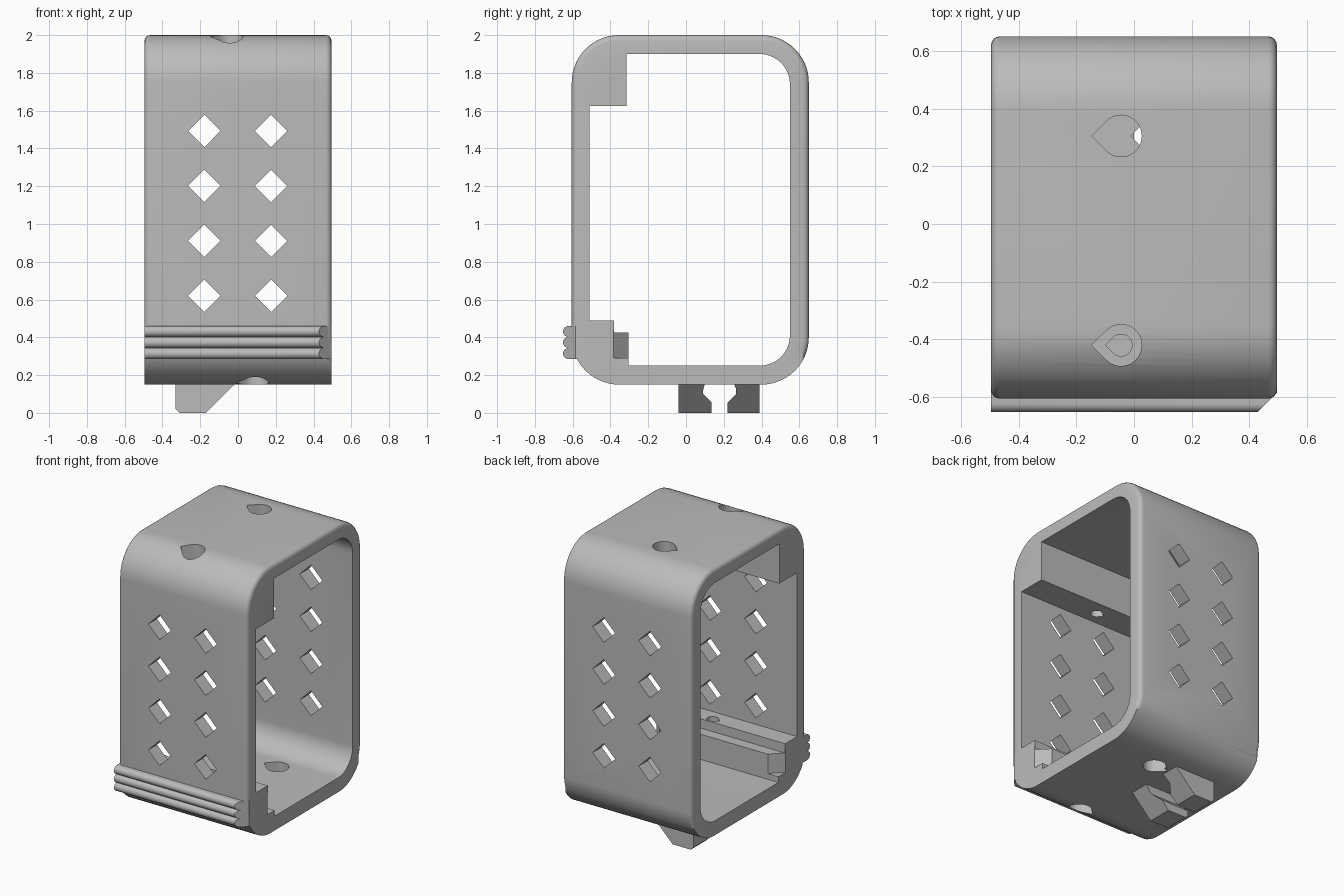
import bpy, bmesh
from math import sin, cos, pi, radians

if "Cube" in bpy.data.objects:
    bpy.data.objects.remove(bpy.data.objects["Cube"])

grey = bpy.data.materials.new("plain grey")
grey.use_nodes = True
COLOUR = (0.5, 0.5, 0.5, 1)
grey.diffuse_color = COLOUR
grey.node_tree.nodes["Principled BSDF"].inputs["Base Color"].default_value = COLOUR

HALF = 0.495  # half width along x
PLACE = {"X": lambda a, b, c: (c, a, b),
         "Y": lambda a, b, c: (a, c, b),
         "Z": lambda a, b, c: (a, b, c)}


def prism(name, pts, axis, lo, hi, round_ends=None):
    """Extrude a profile along an axis, optionally rounding chosen end edges."""
    bm = bmesh.new()
    rings = [[bm.verts.new(PLACE[axis](a, b, c)) for a, b in pts] for c in (lo, hi)]
    n = len(pts)
    caps = [bm.faces.new(r) for r in rings]
    for i in range(n):
        j = (i + 1) % n
        bm.faces.new((rings[0][i], rings[0][j], rings[1][j], rings[1][i]))
    bmesh.ops.recalc_face_normals(bm, faces=bm.faces)
    if round_ends:
        edges = [e for f in caps for e in f.edges if round_ends(e)]
        bmesh.ops.bevel(bm, geom=edges, offset=0.03, segments=4, profile=0.5, affect="EDGES")
    mesh = bpy.data.meshes.new(name)
    bm.to_mesh(mesh)
    bm.free()
    mesh.materials.append(grey)
    ob = bpy.data.objects.new(name, mesh)
    bpy.context.collection.objects.link(ob)
    return ob


def arc(a, b, r, start, end, steps=14):
    return [(a + r * cos(radians(start + (end - start) * i / steps)),
             b + r * sin(radians(start + (end - start) * i / steps))) for i in range(steps + 1)]


def teardrop(x, y, r):
    """Circle with a right-angled point towards -x."""
    return arc(x, y, r, -135, 135, 30) + [(x - r * 2 ** 0.5, y)]


def combine(ob, tools, operation="DIFFERENCE"):
    bpy.context.view_layer.objects.active = ob
    for t in tools:
        t.hide_render = True
        m = ob.modifiers.new(t.name, "BOOLEAN")
        m.operation, m.object, m.solver = operation, t, "EXACT"
        bpy.ops.object.modifier_apply(modifier=m.name)
        bpy.data.objects.remove(t)


def smooth(ob):
    bpy.ops.object.select_all(action="DESELECT")
    ob.select_set(True)
    bpy.context.view_layer.objects.active = ob
    bpy.ops.object.shade_smooth_by_angle(angle=radians(30))


# Rounded outer body, with softened end edges above the base
R = 0.25
y0, y1, z0, z1 = -0.605, 0.65, 0.15, 2.0
outline = (arc(y1 - R, z0 + R, R, -90, 0) + arc(y1 - R, z1 - R, R, 0, 90)
           + arc(y0 + R, z1 - R, R, 90, 180) + arc(y0 + R, z0 + R, R, 180, 270))
shell = prism("frame_shell", outline, "X", -HALF, HALF,
              lambda e: sum(v.co.z for v in e.verts) / 2 > 0.3)

# Open interior, leaving the top front block and the stepped bottom ledge
r = 0.16
opening = ([(-0.305, 0.25)] + arc(0.55 - r, 0.25 + r, r, -90, 0)
           + arc(0.55 - r, 1.9 - r, r, 0, 90)
           + [(-0.315, 1.9), (-0.315, 1.625), (-0.51, 1.625), (-0.51, 0.49),
              (-0.38, 0.49), (-0.38, 0.425), (-0.305, 0.425)])
cutters = [prism("opening_cutter", opening, "X", -1, 1)]

# Slanted ends of the lower step
for s in (-1, 1):
    cutters.append(prism("step_end_cutter",
                         [(s * 0.51, -0.4), (s * 0.51, -0.29), (s * 0.4, -0.29)],
                         "Z", 0.29, 0.44))

# Screw holes: plain at the back, counterbored at the front
TOP_X, LOW_X, BACK_Y, FRONT_Y = -0.045, 0.09, 0.305, -0.42
BIG, SMALL = 0.072, 0.038
for x, y, rad, lo, hi in ((TOP_X, BACK_Y, BIG, 1.8, 2.1), (LOW_X, BACK_Y, BIG, 0.1, 0.35),
                          (TOP_X, FRONT_Y, BIG, 1.74, 2.1), (TOP_X, FRONT_Y, SMALL, 1.55, 1.8),
                          (LOW_X, FRONT_Y, BIG, 0.1, 0.38), (LOW_X, FRONT_Y, SMALL, 0.3, 0.6)):
    cutters.append(prism("screw_hole_cutter", teardrop(x, y, rad), "Z", lo, hi))

# Diamond vents through front and back walls
D = 0.086
for x in (-0.178, 0.175):
    for row in range(4):
        z = 0.62 + row * 0.291
        cutters.append(prism("vent_cutter", [(x - D, z), (x, z - D), (x + D, z), (x, z + D)],
                             "Y", -1, 1))
combine(shell, cutters)
smooth(shell)

# Three ribbed grip bars with a slanted left end
rib = 0.0292
profile = [(-0.53, 0.285)]
for i in range(3):
    profile += arc(-0.622, 0.285 + rib * (2 * i + 1), rib, 270, 90, 10)[(1 if i else 0):]
profile.append((-0.53, 0.285 + 6 * rib))
grip = prism("grip_ribs", profile, "X", -HALF, HALF)
combine(grip, [prism("grip_end_cutter", [(0.42, -0.66), (0.6, -0.66), (0.6, -0.48)],
                     "Z", 0.2, 0.6)])
smooth(grip)

# Cable clip under the base: a sloped block with a round channel and slot
clip = prism("base_clip", [(-0.33, 0.17), (-0.33, 0.02), (-0.31, 0), (-0.17, 0), (0, 0.17)],
             "Y", -0.04, 0.39)
MID = 0.178
combine(clip, [
    prism("channel_cutter", arc(MID, 0.11, 0.088, 0, 180)
          + [(MID - 0.088, 0.1), (MID - 0.043, 0.055), (MID - 0.043, -0.1),
             (MID + 0.043, -0.1), (MID + 0.043, 0.055), (MID + 0.088, 0.1)], "X", -0.6, 0.3)])
smooth(clip)
